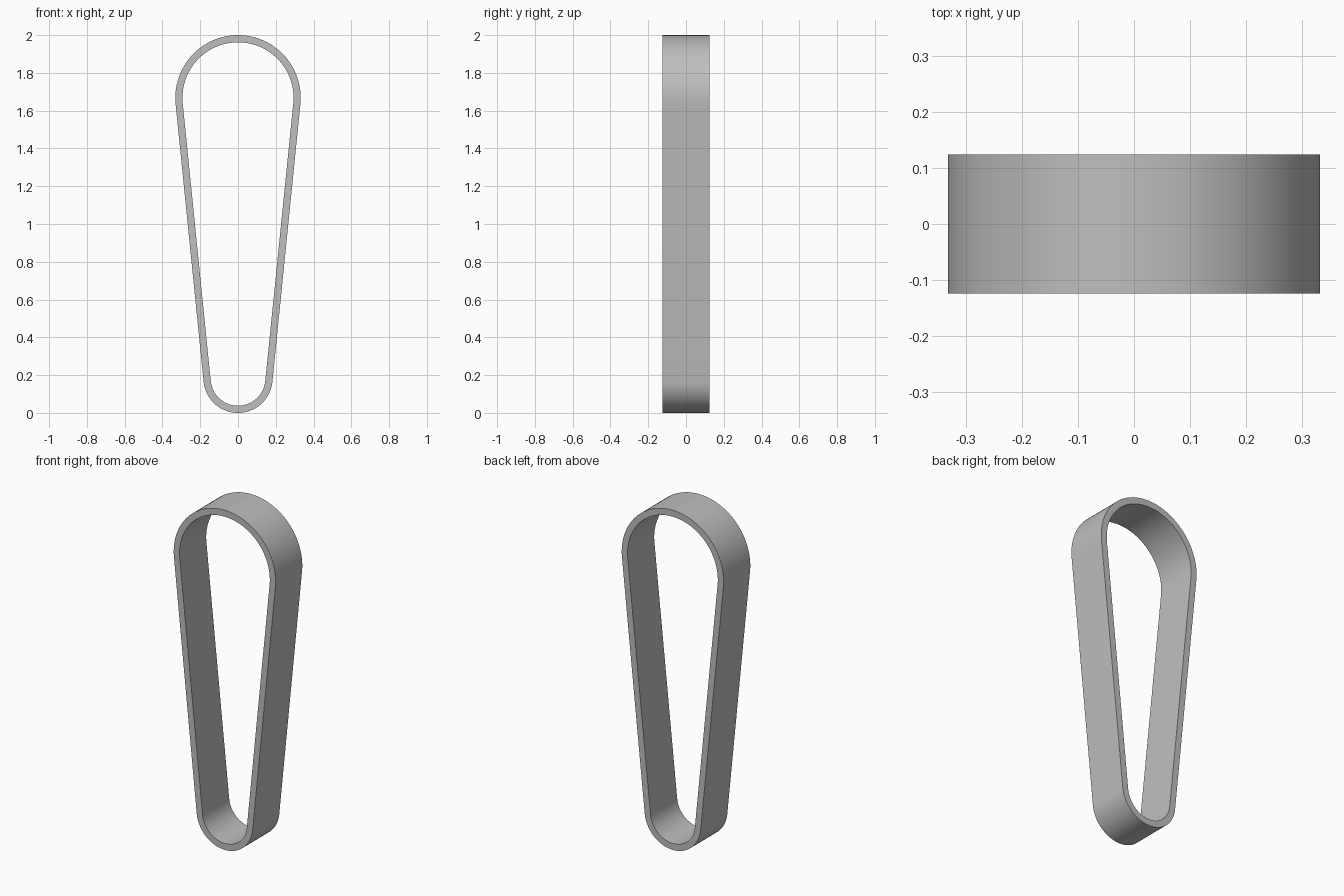
import bpy, bmesh, math

cube = bpy.data.objects.get("Cube")
if cube:
    bpy.data.objects.remove(cube, do_unlink=True)

# Belt dimensions
TOP_R, LOW_R = 0.332, 0.183
HEIGHT, HALF_WIDTH, THICK = 2.0, 0.124, 0.038
TOP_Z, LOW_Z = HEIGHT - TOP_R, LOW_R
LEAN = math.asin((TOP_R - LOW_R) / (TOP_Z - LOW_Z))
STEPS = 48


def arc(center_z, radius, start, end):
    angles = [start + (end - start) * i / STEPS for i in range(STEPS + 1)]
    return [(radius * math.cos(a), center_z + radius * math.sin(a)) for a in angles]


def outline(inset):
    """Two arcs joined by their common tangents."""
    return (arc(TOP_Z, TOP_R - inset, -LEAN, math.pi + LEAN)
            + arc(LOW_Z, LOW_R - inset, math.pi + LEAN, 2 * math.pi - LEAN))


# Closed loop with a rectangular cross-section
bm = bmesh.new()
rings = [[bm.verts.new((x, y, z)) for x, z in outline(inset)]
         for inset, y in ((0, -HALF_WIDTH), (0, HALF_WIDTH),
                          (THICK, HALF_WIDTH), (THICK, -HALF_WIDTH))]
count = len(rings[0])
for r, ring in enumerate(rings):
    following = rings[(r + 1) % len(rings)]
    for i in range(count):
        j = (i + 1) % count
        bm.faces.new((ring[i], ring[j], following[j], following[i]))
bmesh.ops.recalc_face_normals(bm, faces=bm.faces)
mesh = bpy.data.meshes.new("belt_loop")
bm.to_mesh(mesh)
bm.free()
belt = bpy.data.objects.new("belt_loop", mesh)
bpy.context.collection.objects.link(belt)

# Plain grey
grey = bpy.data.materials.new("plain_grey")
grey.use_nodes = True
colour = (0.52, 0.52, 0.52, 1)
grey.diffuse_color = colour
grey.node_tree.nodes["Principled BSDF"].inputs["Base Color"].default_value = colour
mesh.materials.append(grey)

# Smooth bends, crisp rims
bpy.ops.object.select_all(action="DESELECT")
belt.select_set(True)
bpy.context.view_layer.objects.active = belt
bpy.ops.object.shade_smooth_by_angle(angle=math.radians(30))
